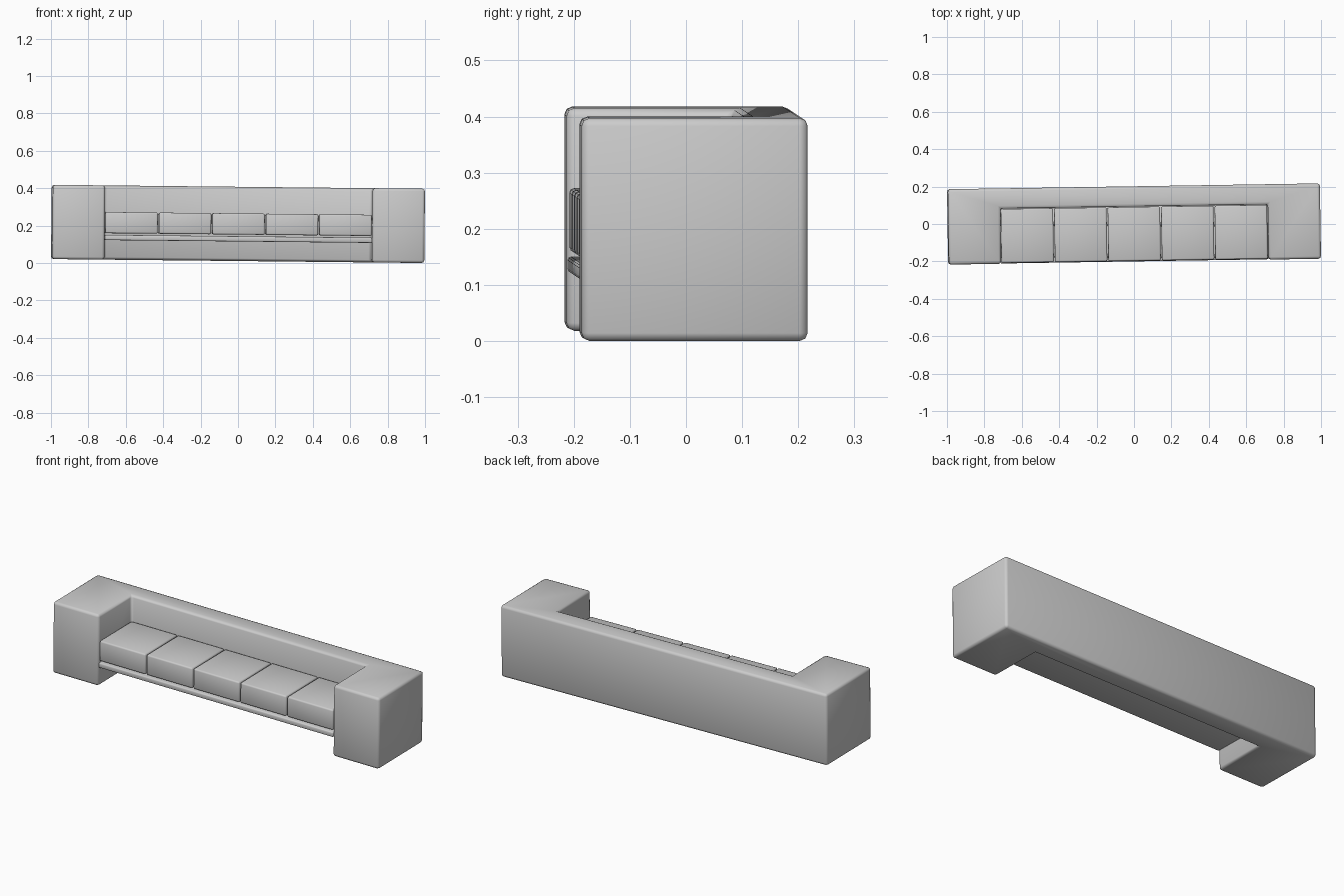
import bpy
import bmesh
from mathutils import Matrix, Vector

cube = bpy.data.objects.get("Cube")
if cube:
    bpy.data.objects.remove(cube)

# Fabric material
fabric = bpy.data.materials.new("grey_fabric")
fabric.use_nodes = True
GREY = (0.6, 0.6, 0.6, 1)
fabric.diffuse_color = GREY
fabric.node_tree.nodes["Principled BSDF"].inputs["Base Color"].default_value = GREY

# The whole sofa stands slightly turned and tilted
PLACE = (Matrix.Translation((0, 0, 0.209))
         @ Matrix.Rotation(0.0157, 4, "Z") @ Matrix.Rotation(0.0105, 4, "Y"))

HALF_LENGTH, HALF_DEPTH, HALF_HEIGHT = 0.995, 0.2015, 0.1985
INNER_X, INNER_Y = 0.715, 0.094


def prism(name, outline, z0, z1, bevel):
    """Extrude an outline upward and round its edges."""
    bm = bmesh.new()
    base = bm.faces.new([bm.verts.new((x, y, z0)) for x, y in outline])
    top = bmesh.ops.extrude_face_region(bm, geom=[base])["geom"]
    verts = [v for v in top if isinstance(v, bmesh.types.BMVert)]
    bmesh.ops.translate(bm, verts=verts, vec=Vector((0, 0, z1 - z0)))
    bmesh.ops.recalc_face_normals(bm, faces=bm.faces)
    mesh = bpy.data.meshes.new(name)
    bm.to_mesh(mesh)
    bm.free()
    mesh.materials.append(fabric)
    mesh.shade_smooth()
    obj = bpy.data.objects.new(name, mesh)
    obj.matrix_world = PLACE
    bpy.context.collection.objects.link(obj)
    mod = obj.modifiers.new("rounded_edges", "BEVEL")
    mod.width = bevel
    mod.segments = 2
    return obj


def box(name, x0, x1, y0, y1, z0, z1, bevel):
    return prism(name, [(x0, y0), (x1, y0), (x1, y1), (x0, y1)], z0, z1, bevel)


# Arms and backrest in one U-shaped body
right_half = [(-HALF_LENGTH, HALF_DEPTH), (-HALF_LENGTH, -HALF_DEPTH),
              (-INNER_X, -HALF_DEPTH), (-INNER_X, INNER_Y)]
left_half = [(-x, y) for x, y in reversed(right_half)]
prism("arms_and_back", right_half + left_half, -HALF_HEIGHT, HALF_HEIGHT, 0.014)

# Seat board carried between the arms
box("seat_board", -INNER_X, INNER_X, -0.2, INNER_Y, -0.094, -0.066, 0.006)

# Row of seat cushions
COUNT = 5
pitch = 2 * INNER_X / COUNT
for i in range(COUNT):
    x = -INNER_X + i * pitch
    box(f"seat_cushion_{i + 1}", x + 0.003, x + pitch - 0.003,
        -0.197, INNER_Y - 0.003, -0.057, 0.056, 0.008)
